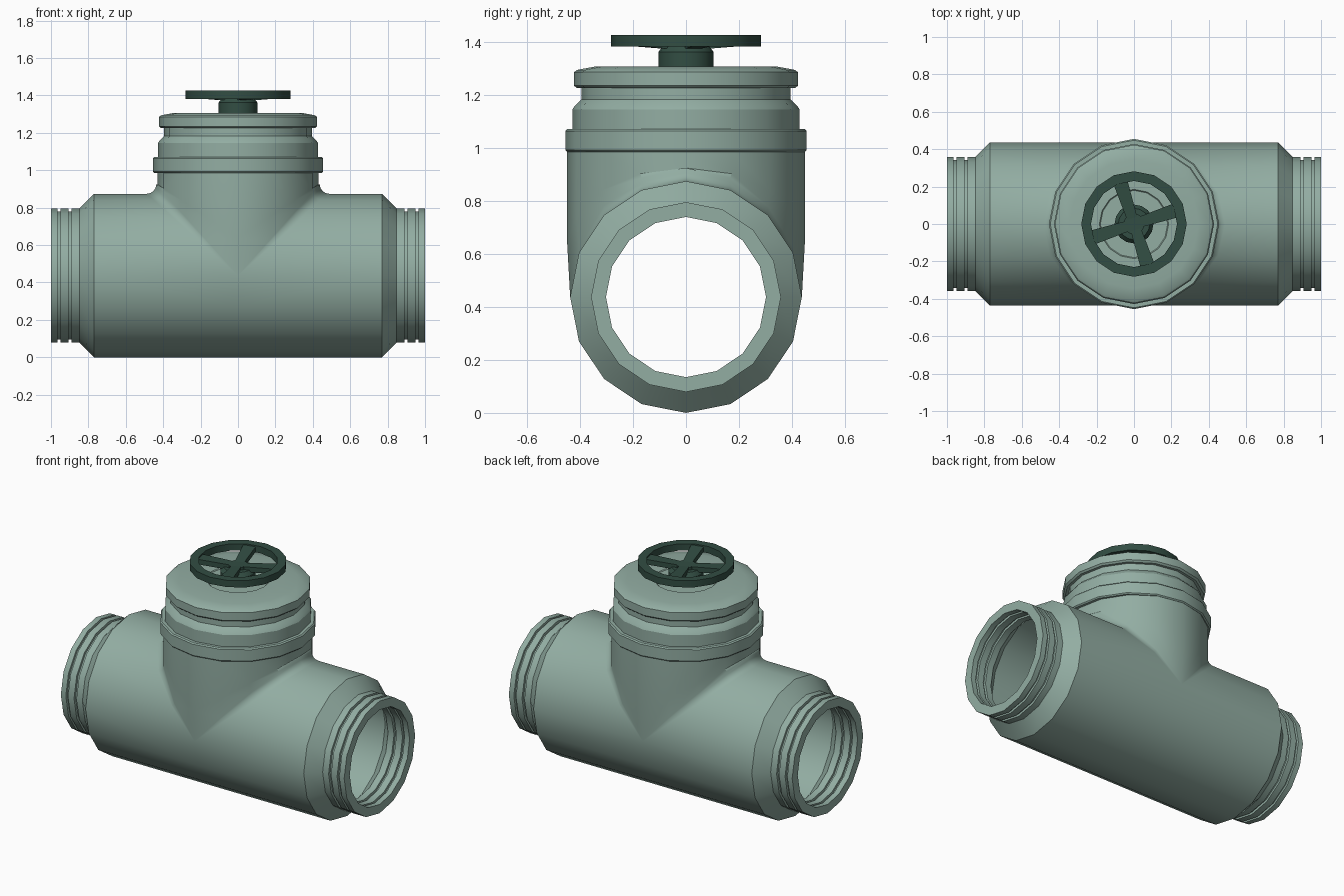
import bpy, bmesh
from math import sin, cos, pi, radians
from mathutils import Matrix, Vector

cube = bpy.data.objects.get("Cube")
if cube:
    bpy.data.objects.remove(cube, do_unlink=True)

SIDES = 16
R, R_IN = 0.437, 0.385      # main pipe radii
AXIS_Z = 0.437              # height of the pipe axis
PIPE_END = 0.77
BRANCH_TOP = 0.99


def material(name, rgb):
    m = bpy.data.materials.new(name)
    m.use_nodes = True
    m.diffuse_color = (*rgb, 1)
    m.node_tree.nodes["Principled BSDF"].inputs["Base Color"].default_value = (*rgb, 1)
    return m


sage = material("sage green", (0.29, 0.42, 0.365))
dark = material("dark green", (0.032, 0.075, 0.056))


def finish(name, bm, mat, angle=30):
    bmesh.ops.remove_doubles(bm, verts=bm.verts, dist=1e-4)
    bmesh.ops.recalc_face_normals(bm, faces=bm.faces)
    mesh = bpy.data.meshes.new(name)
    bm.to_mesh(mesh)
    bm.free()
    mesh.materials.append(mat)
    ob = bpy.data.objects.new(name, mesh)
    bpy.context.collection.objects.link(ob)
    bpy.ops.object.select_all(action='DESELECT')
    ob.select_set(True)
    bpy.context.view_layer.objects.active = ob
    bpy.ops.object.shade_smooth_by_angle(angle=radians(angle))
    return ob


def skin(bm, paths, wrap_path=False, wrap_around=False):
    """Join neighbouring point paths with quads."""
    rows = [[bm.verts.new(p) for p in path] for path in paths]
    n = len(rows[0])
    pairs = list(zip(rows, rows[1:]))
    if wrap_around:
        pairs.append((rows[-1], rows[0]))
    for a, b in pairs:
        for i in range(n if wrap_path else n - 1):
            j = (i + 1) % n
            bm.faces.new((a[i], a[j], b[j], b[i]))


def lathe(name, profile, mat, closed=False, matrix=None, sides=SIDES):
    """Spin (radius, height) points around z."""
    bm = bmesh.new()
    turns = [2 * pi * k / sides for k in range(sides)]
    skin(bm, [[(r * cos(t), r * sin(t), z) for r, z in profile] for t in turns],
         closed, True)
    if matrix:
        bmesh.ops.transform(bm, matrix=matrix, verts=bm.verts)
    return finish(name, bm, mat)


# Tee body: hollow pipe flowing into the upright branch through a soft fillet
def tee_path(phi, r, bx, by, fillet):
    s, c = max(sin(phi), 0), cos(phi)
    pts = [(-PIPE_END, r * c, AXIS_Z + r * s)]
    for k in range(5):
        a = k / 4 * pi / 2
        pts.append((-s * (r + fillet * (1 - sin(a))), r * c,
                    AXIS_Z + s * (r + fillet * (1 - cos(a)))))
    z_mid = AXIS_Z + s * (r + fillet) + 0.2 * (1 - s)
    pts += [(-bx * s, by * c, z_mid), (-bx * s, by * c, BRANCH_TOP)]
    return pts


body = bmesh.new()
step = 2 * pi / SIDES
upper = [k * step for k in range(SIDES // 2 + 1)]
skin(body, [tee_path(p, R_IN, 0.38, 0.39, 0.05)[::-1] + tee_path(p, R, 0.43, 0.448, 0.05)
            for p in upper], wrap_path=True)
lower = [pi + p for p in upper]
skin(body, [[(x, r * cos(p), AXIS_Z + r * sin(p))
             for x, r in ((0, R_IN), (-PIPE_END, R_IN), (-PIPE_END, R), (0, R))]
            for p in lower])
bmesh.ops.remove_doubles(body, verts=body.verts, dist=1e-4)
bmesh.ops.mirror(body, geom=body.verts[:] + body.edges[:] + body.faces[:],
                 merge_dist=1e-4, axis='X')
finish("tee_body", body, sage, 35)

# Grooved collars on both pipe ends
OUT, INN, GROOVE = 0.358, 0.302, 0.016
ribs = [(0.848, 0.89), (0.907, 0.95), (0.965, 1.0)]
outer, inner = [(R, PIPE_END)], [(R_IN, PIPE_END)]
for i, (a, b) in enumerate(ribs):
    outer += [(OUT, a), (OUT, b)]
    inner += [(INN, a), (INN, b)]
    if i < 2:
        nxt = ribs[i + 1][0]
        outer += [(OUT - GROOVE, b), (OUT - GROOVE, nxt)]
        inner += [(INN + GROOVE, b), (INN + GROOVE, nxt)]
for name, side in (("left_collar", 1), ("right_collar", -1)):
    turn = Matrix.Translation((0, 0, AXIS_Z)) @ Matrix.Rotation(side * pi / 2, 4, 'Y')
    lathe(name, outer + inner[::-1], sage, True, turn)

# Bonnet: flange band, shoulder, neck and cap with a shallow recess
lathe("bonnet", [(0, 0.99), (0.448, 0.985), (0.455, 0.992), (0.455, 1.063), (0.448, 1.07),
                 (0.428, 1.07), (0.428, 1.145), (0.42, 1.158), (0.395, 1.182),
                 (0.395, 1.225), (0.412, 1.225), (0.423, 1.235), (0.423, 1.285),
                 (0.41, 1.294), (0.345, 1.306), (0.185, 1.306), (0.18, 1.301),
                 (0, 1.301)], sage)

# Stem under the hand wheel
lathe("stem", [(0, 1.30), (0.104, 1.30), (0.104, 1.362), (0.084, 1.386), (0, 1.386)], dark)

# Hand wheel: rim, hub and four spokes
lathe("wheel_rim", [(0.282, 1.382), (0.282, 1.425), (0.23, 1.425), (0.23, 1.382)], dark, True)
lathe("wheel_hub", [(0, 1.37), (0.055, 1.37), (0.055, 1.402), (0, 1.402)], dark)
spokes = bmesh.new()
for k in range(4):
    made = bmesh.ops.create_cube(spokes, size=1)["verts"]
    for v in made:
        far = v.co.x > 0
        v.co = Vector((0.24 if far else 0.02,
                       v.co.y * (0.078 if far else 0.055),
                       (1.402 if far else 1.385) + v.co.z * 0.032))
    bmesh.ops.rotate(spokes, verts=made, cent=(0, 0, 0),
                     matrix=Matrix.Rotation(radians(18) + k * pi / 2, 3, 'Z'))
finish("wheel_spokes", spokes, dark)
